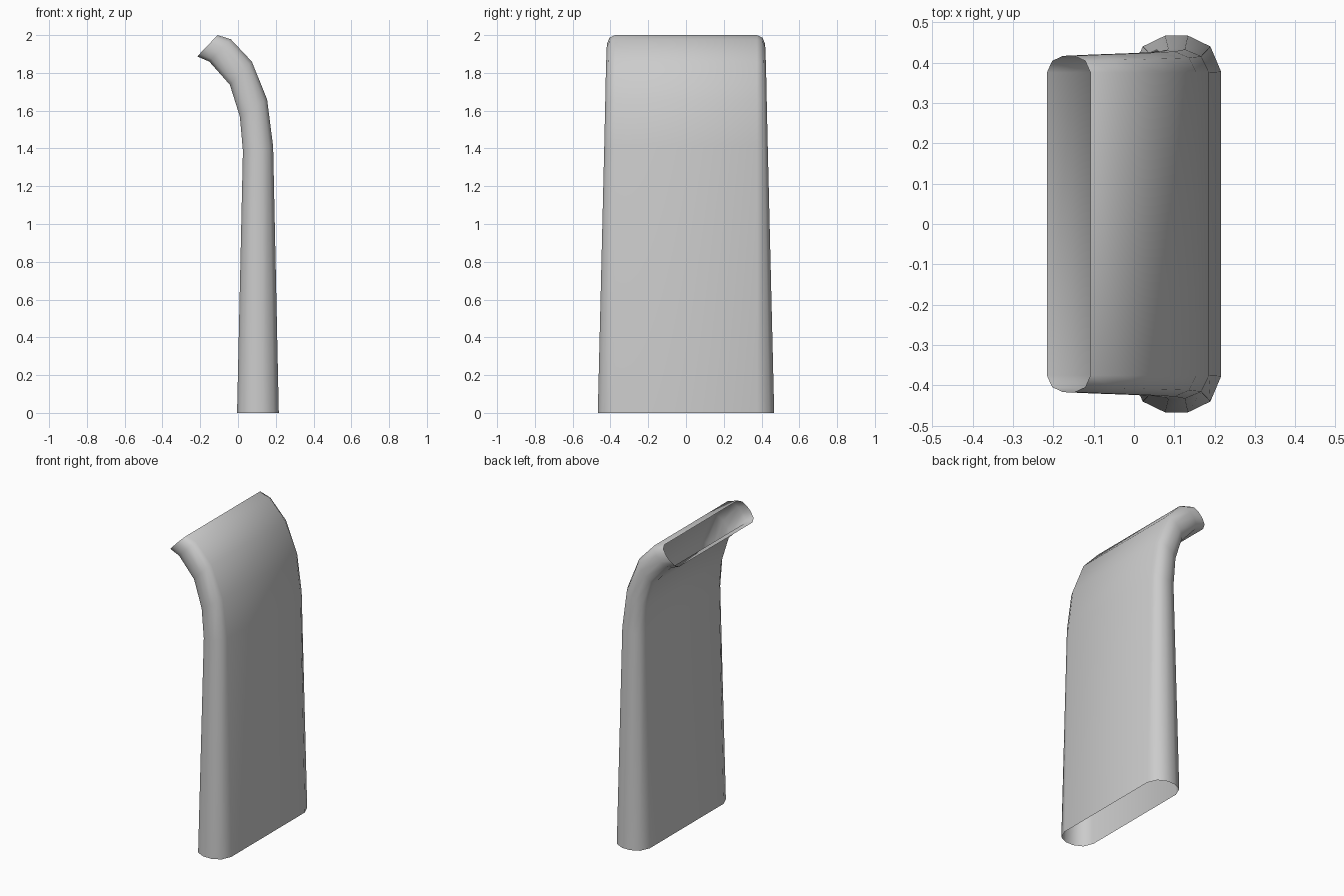
import bpy
import bmesh
import math
from mathutils import Vector

if "Cube" in bpy.data.objects:
    bpy.data.objects.remove(bpy.data.objects["Cube"])

# Rings along the bend: inner edge (x, z), outer edge (x, z), half length in y
RINGS = [
    ((-0.005, 0.0), (0.216, 0.0), 0.467),
    ((0.026, 1.388), (0.186, 1.41), 0.433),
    ((0.01, 1.568), (0.154, 1.66), 0.428),
    ((-0.043, 1.737), (0.073, 1.86), 0.424),
    ((-0.152, 1.86), (-0.038, 1.978), 0.42),
    ((-0.216, 1.887), (-0.108, 2.0), 0.417),
]
FLAT = 0.378  # half length of the flat faces

# Rounded end profile: (fraction across thickness, fraction of rounding)
END = [(1.0, 0.0), (0.88, 0.7), (0.63, 1.0), (0.37, 1.0), (0.12, 0.7), (0.0, 0.0)]


def ring_points(inner, outer, half):
    a = Vector((inner[0], 0, inner[1]))
    b = Vector((outer[0], 0, outer[1]))
    flat = FLAT - 0.1 * (0.467 - half) * 0.5
    pts = [a.lerp(b, t) + Vector((0, flat + (half - flat) * s, 0)) for t, s in END]
    return pts + [Vector((p.x, -p.y, p.z)) for p in reversed(pts)]


# Open, bent, tapered tube lofted through the rings
bm = bmesh.new()
loops = [[bm.verts.new(p) for p in ring_points(*r)] for r in RINGS]
for low, high in zip(loops, loops[1:]):
    n = len(low)
    for i in range(n):
        j = (i + 1) % n
        bm.faces.new((low[i], low[j], high[j], high[i]))
mesh = bpy.data.meshes.new("bent_duct")
bm.to_mesh(mesh)
bm.free()
duct = bpy.data.objects.new("bent_duct", mesh)
bpy.context.collection.objects.link(duct)

# Smooth shading
bpy.context.view_layer.objects.active = duct
duct.select_set(True)
bpy.ops.object.shade_smooth_by_angle(angle=math.radians(60))
